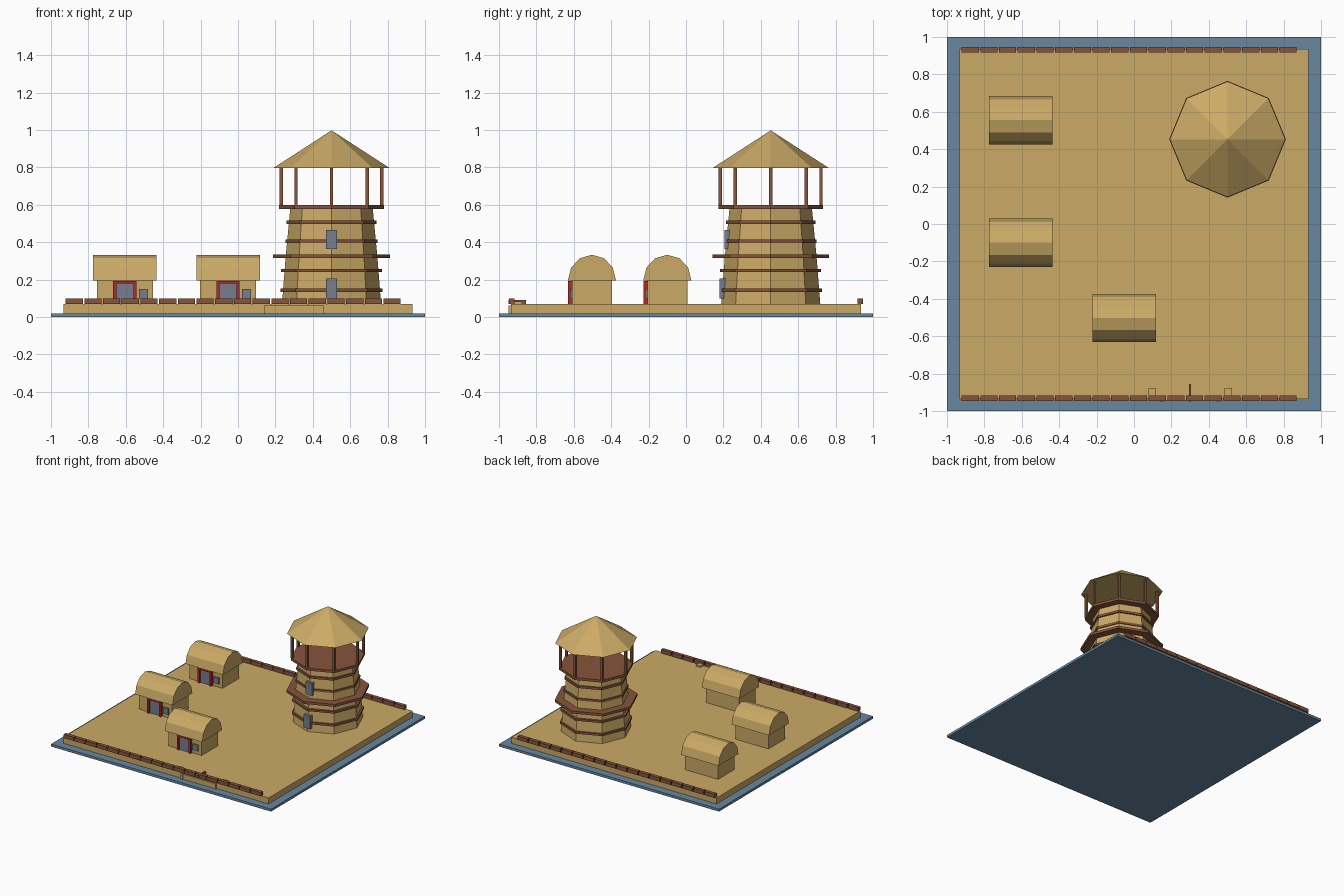
import bpy, bmesh, math

if "Cube" in bpy.data.objects:
    bpy.data.objects.remove(bpy.data.objects["Cube"])

def mat(name, rgb):
    m = bpy.data.materials.new(name)
    m.diffuse_color = (*rgb, 1)
    m.use_nodes = True
    m.node_tree.nodes["Principled BSDF"].inputs["Base Color"].default_value = m.diffuse_color
    return m

WATER = mat("water_blue", (0.138, 0.242, 0.352))
TAN = mat("straw_tan", (0.60, 0.405, 0.133))
BROWN = mat("wood_brown", (0.242, 0.091, 0.045))
RED = mat("door_red", (0.456, 0.021, 0.021))
GREY = mat("window_grey", (0.188, 0.205, 0.262))

def finish(name, bm, m):
    bmesh.ops.recalc_face_normals(bm, faces=bm.faces)
    me = bpy.data.meshes.new(name)
    bm.to_mesh(me)
    bm.free()
    me.materials.append(m)
    ob = bpy.data.objects.new(name, me)
    bpy.context.collection.objects.link(ob)
    return ob

def box(name, x, y, z, m):
    """Box from (min, max) pairs."""
    bm = bmesh.new()
    bmesh.ops.create_cube(bm, size=1)
    for v in bm.verts:
        v.co = [a + (b - a) * (c + 0.5) for (a, b), c in zip((x, y, z), v.co)]
    return finish(name, bm, m)

def octagon(name, rings, m, cx, cy):
    """Eight-sided lofted solid with corners on the axes; rings are (radius, z)."""
    bm = bmesh.new()
    loops = []
    for r, z in rings:
        if r == 0:
            loops.append([bm.verts.new((cx, cy, z))] * 8)
        else:
            loops.append([bm.verts.new((cx + r * math.cos(i * math.pi / 4),
                                        cy + r * math.sin(i * math.pi / 4), z)) for i in range(8)])
    for a, b in zip(loops, loops[1:]):
        for i in range(8):
            j = (i + 1) % 8
            if b[i] is b[j]:
                bm.faces.new((a[i], a[j], b[i]))
            else:
                bm.faces.new((a[i], a[j], b[j], b[i]))
    bm.faces.new(loops[0][::-1])
    if rings[-1][0] > 0:
        bm.faces.new(loops[-1])
    return finish(name, bm, m)

# Water slab and island
box("water", (-1, 1), (-1, 1), (0, 0.02), WATER)
box("island", (-0.933, 0.933), (-0.935, 0.935), (0.02, 0.07), TAN)

# Log borders along front and back
for side, y in (("front", -0.931), ("back", 0.931)):
    for i in range(18):
        x = -0.922 + i * 0.1
        box(f"{side}_log_{i}", (x, x + 0.092), (y - 0.015, y + 0.015), (0.07, 0.1), BROWN)

# Landing at the front edge
box("landing", (0.14, 0.46), (-0.944, -0.93), (0.02, 0.062), TAN)
for s in (-1, 1):
    x = 0.3 + s * 0.15
    box("landing_edge", (x - 0.01, x + 0.01), (-0.948, -0.93), (0.02, 0.062), TAN)
    x = 0.3 + s * 0.203
    box("landing_post", (x - 0.02, x + 0.02), (-0.918, -0.877), (0.07, 0.083), TAN)
box("landing_plank", (0.294, 0.306), (-0.948, -0.855), (0.07, 0.09), BROWN)

# Huts with barrel roofs
def hut(n, cx, cy):
    box(f"hut_{n}_walls", (cx - 0.15, cx + 0.15), (cy - 0.107, cy + 0.107), (0.07, 0.2), TAN)
    bm = bmesh.new()
    prof = [(cy + 0.129 * math.cos(i * math.pi / 6), 0.195 + 0.138 * math.sin(i * math.pi / 6))
            for i in range(7)]
    f = bm.faces.new([bm.verts.new((cx - 0.17, y, z)) for y, z in prof])
    ext = bmesh.ops.extrude_face_region(bm, geom=[f], use_keep_orig=True)
    for v in ext["geom"]:
        if isinstance(v, bmesh.types.BMVert):
            v.co.x += 0.34
    finish(f"hut_{n}_roof", bm, TAN)
    # door frame, door and window
    yf = (cy - 0.127, cy - 0.1)
    for s in (-1, 1):
        a, b = sorted((cx + s * 0.045, cx + s * 0.062))
        box(f"hut_{n}_door_post", (a, b), yf, (0.07, 0.192), RED)
    box(f"hut_{n}_lintel", (cx - 0.045, cx + 0.045), yf, (0.18, 0.192), RED)
    box(f"hut_{n}_door", (cx - 0.045, cx + 0.045), (cy - 0.115, cy - 0.1), (0.07, 0.18), GREY)
    box(f"hut_{n}_window", (cx + 0.075, cx + 0.123), (cy - 0.118, cy - 0.1), (0.1, 0.15), GREY)

for n, (hx, hy) in enumerate(((-0.605, 0.555), (-0.605, -0.1), (-0.053, -0.503))):
    hut(n, hx, hy)

# Watchtower
TX, TY = 0.5, 0.453
octagon("tower_body", [(0.265, 0.07), (0.245, 0.325), (0.22, 0.585)], TAN, TX, TY)
for n, (r, z0, z1) in enumerate(((0.273, 0.135, 0.152), (0.27, 0.24, 0.256), (0.312, 0.315, 0.335),
                                 (0.245, 0.397, 0.415), (0.24, 0.497, 0.515), (0.28, 0.578, 0.598))):
    octagon(f"tower_ring_{n}", [(r, z0), (r, z1)], BROWN, TX, TY)
for i in range(8):
    px = TX + 0.269 * math.cos(i * math.pi / 4)
    py = TY + 0.269 * math.sin(i * math.pi / 4)
    box(f"tower_post_{i}", (px - 0.009, px + 0.009), (py - 0.009, py + 0.009), (0.598, 0.805), BROWN)
octagon("tower_roof", [(0.309, 0.798), (0, 0.998)], TAN, TX, TY)
box("tower_door", (0.47, 0.53), (0.178, 0.21), (0.1, 0.205), GREY)
box("tower_window", (0.47, 0.53), (0.205, 0.24), (0.365, 0.465), GREY)
